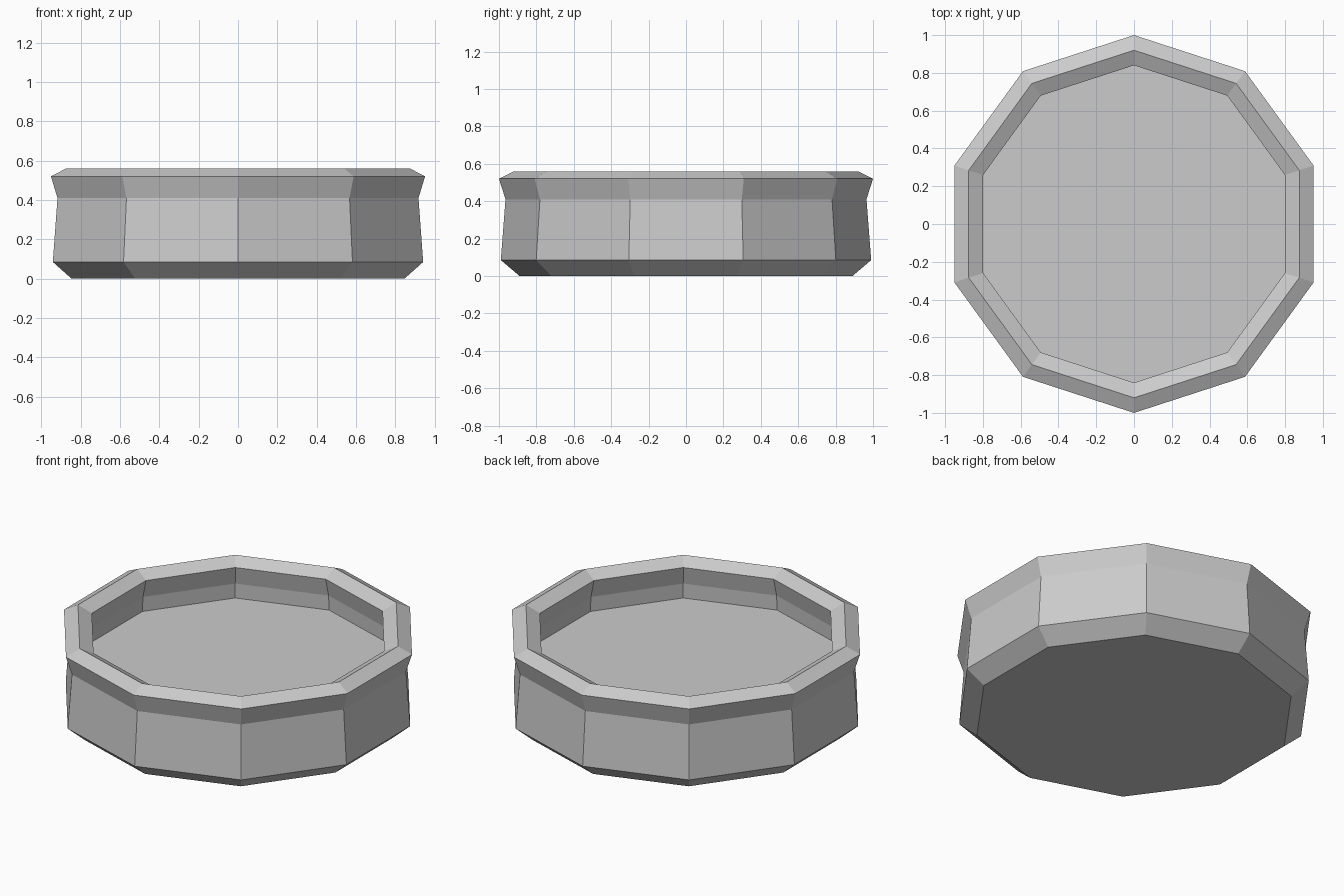
import bpy, bmesh, math

if "Cube" in bpy.data.objects:
    bpy.data.objects.remove(bpy.data.objects["Cube"])

SIDES = 10
# (corner radius, height) from the underside, up the outer wall, over the lip, down to the floor
PROFILE = [(0.89, 0.0), (0.99, 0.085), (0.965, 0.41), (1.0, 0.52), (0.92, 0.56),
           (0.84, 0.52), (0.868, 0.41), (0.873, 0.32)]


def ring(bm, radius, z):
    angles = [math.pi / 2 + 2 * math.pi * i / SIDES for i in range(SIDES)]
    return [bm.verts.new((radius * math.cos(a), radius * math.sin(a), z)) for a in angles]


# Ten-sided shallow basin: stacked rings, capped by the base and the recessed floor
bm = bmesh.new()
rings = [ring(bm, r, z) for r, z in PROFILE]
for low, high in zip(rings, rings[1:]):
    for i in range(SIDES):
        j = (i + 1) % SIDES
        bm.faces.new((low[i], low[j], high[j], high[i]))
bm.faces.new(rings[0][::-1])
bm.faces.new(rings[-1])
bmesh.ops.recalc_face_normals(bm, faces=bm.faces[:])

mesh = bpy.data.meshes.new("basin")
bm.to_mesh(mesh)
bm.free()
basin = bpy.data.objects.new("basin", mesh)
bpy.context.collection.objects.link(basin)
